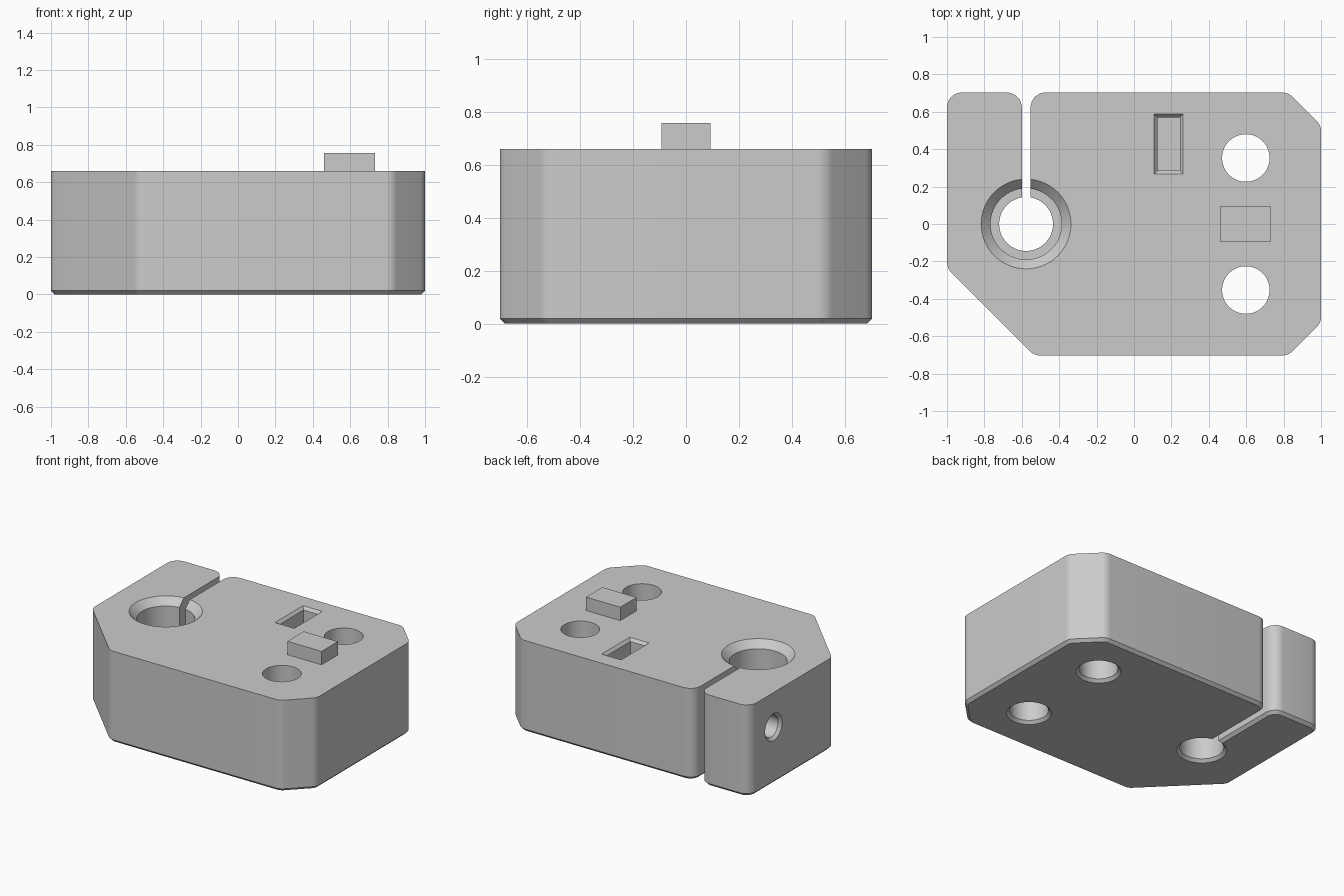
import bpy, bmesh, math
from mathutils import Vector, Matrix

default = bpy.data.objects.get("Cube")
if default:
    bpy.data.objects.remove(default, do_unlink=True)

TOP = 0.66      # height of the block
CH = 0.02       # small edge chamfer

grey = bpy.data.materials.new("plain grey")
grey.use_nodes = True
colour = (0.6, 0.6, 0.6, 1)
grey.diffuse_color = colour
grey.node_tree.nodes["Principled BSDF"].inputs["Base Color"].default_value = colour


def to_object(name, bm):
    bmesh.ops.recalc_face_normals(bm, faces=bm.faces)
    mesh = bpy.data.meshes.new(name)
    bm.to_mesh(mesh)
    bm.free()
    mesh.materials.append(grey)
    obj = bpy.data.objects.new(name, mesh)
    bpy.context.collection.objects.link(obj)
    return obj


def rounded(corners, steps=8):
    """Outline from (x, y, radius) corners, with each corner filleted."""
    points = []
    for i, (x, y, r) in enumerate(corners):
        p = Vector((x, y))
        if r == 0:
            points.append(p)
            continue
        a = (Vector(corners[i - 1][:2]) - p).normalized()
        b = (Vector(corners[(i + 1) % len(corners)][:2]) - p).normalized()
        half = a.angle(b) / 2
        centre = p + (a + b).normalized() * (r / math.sin(half))
        start = p + a * (r / math.tan(half)) - centre
        end = p + b * (r / math.tan(half)) - centre
        sweep = start.angle_signed(end)
        for k in range(steps + 1):
            points.append(centre + Matrix.Rotation(-sweep * k / steps, 2) @ start)
    return points


def box(name, x0, x1, y0, y1, z0, z1):
    bm = bmesh.new()
    bmesh.ops.create_cube(bm, size=1)
    for v in bm.verts:
        v.co = ((x0 + x1) / 2 + v.co.x * (x1 - x0),
                (y0 + y1) / 2 + v.co.y * (y1 - y0),
                (z0 + z1) / 2 + v.co.z * (z1 - z0))
    return to_object(name, bm)


def turned(name, profile, matrix, sides=64):
    """Solid of revolution from (radius, height) pairs, with flat ends."""
    bm = bmesh.new()
    rings = []
    for r, h in profile:
        rings.append([bm.verts.new((r * math.cos(2 * math.pi * k / sides),
                                    r * math.sin(2 * math.pi * k / sides), h))
                      for k in range(sides)])
    for low, high in zip(rings, rings[1:]):
        for k in range(sides):
            n = (k + 1) % sides
            bm.faces.new((low[k], low[n], high[n], high[k]))
    bm.faces.new(rings[0][::-1])
    bm.faces.new(rings[-1])
    bm.transform(matrix)
    return to_object(name, bm)


def cut(target, cutter):
    mod = target.modifiers.new("cut", 'BOOLEAN')
    mod.operation = 'DIFFERENCE'
    mod.solver = 'EXACT'
    mod.object = cutter
    bpy.context.view_layer.objects.active = target
    bpy.ops.object.modifier_apply(modifier=mod.name)
    bpy.data.objects.remove(cutter, do_unlink=True)


# Block outline, with the clamp slot running in from the back
BX, R = -0.577, 0.08
outline = rounded([
    (-1, 0.703, R), (-0.6, 0.703, R), (-0.6, 0.05, 0), (-0.553, 0.05, 0),
    (-0.553, 0.703, R), (0.825, 0.703, R), (1, 0.528, R), (1, -0.528, R),
    (0.825, -0.703, R), (-0.533, -0.703, R), (-1, -0.236, R)])
bm = bmesh.new()
base = bm.faces.new([bm.verts.new((p.x, p.y, 0)) for p in outline])
up = bmesh.ops.extrude_face_region(bm, geom=[base], use_keep_orig=True)
bmesh.ops.translate(bm, vec=(0, 0, TOP),
                    verts=[g for g in up["geom"] if isinstance(g, bmesh.types.BMVert)])
bmesh.ops.recalc_face_normals(bm, faces=bm.faces)
rim = [e for e in bm.edges if all(v.co.z < 0.001 for v in e.verts)]
bmesh.ops.bevel(bm, geom=rim, offset=CH, segments=1, affect='EDGES', clamp_overlap=False)
body = to_object("clamp_block", bm)

# Stepped bore with a countersunk mouth
cut(body, turned("bore_cutter", [
    (0.184, -CH), (0.144, CH), (0.144, 0.18), (0.19, 0.18),
    (0.19, TOP - 0.05), (0.29, TOP + 0.05)], Matrix.Translation((BX, 0, 0))))

# Two vertical mounting holes, chamfered underneath
for side in (-1, 1):
    cut(body, turned("mount_cutter", [
        (0.127 + 2 * CH, -CH), (0.127, CH), (0.127, TOP + 0.1)],
        Matrix.Translation((0.598, side * 0.353, 0))))

# Clamp screw hole, from the right side through the slot and past the nut pocket
cut(body, turned("screw_cutter", [
    (0.098 + CH, -CH), (0.078, CH), (0.078, 1.4)],
    Matrix.Translation((-1, 0.428, 0.41)) @ Matrix.Rotation(math.pi / 2, 4, 'Y')))

# Nut pocket with a chamfered mouth
cut(body, box("pocket_cutter", 0.125, 0.245, 0.285, 0.57, 0.25, TOP + 0.1))
mouth = box("mouth_cutter", 0.09, 0.28, 0.25, 0.605, TOP - CH, TOP + CH)
for v in mouth.data.vertices:
    if v.co.z < TOP:
        v.co.x = 0.125 if v.co.x < 0.185 else 0.245
        v.co.y = 0.285 if v.co.y < 0.43 else 0.57
cut(body, mouth)

# Raised key on top
box("locating_key", 0.46, 0.733, -0.093, 0.093, TOP - 0.01, 0.757)

bpy.ops.object.select_all(action='DESELECT')
body.select_set(True)
bpy.context.view_layer.objects.active = body
bpy.ops.object.shade_smooth_by_angle(angle=math.radians(25))
